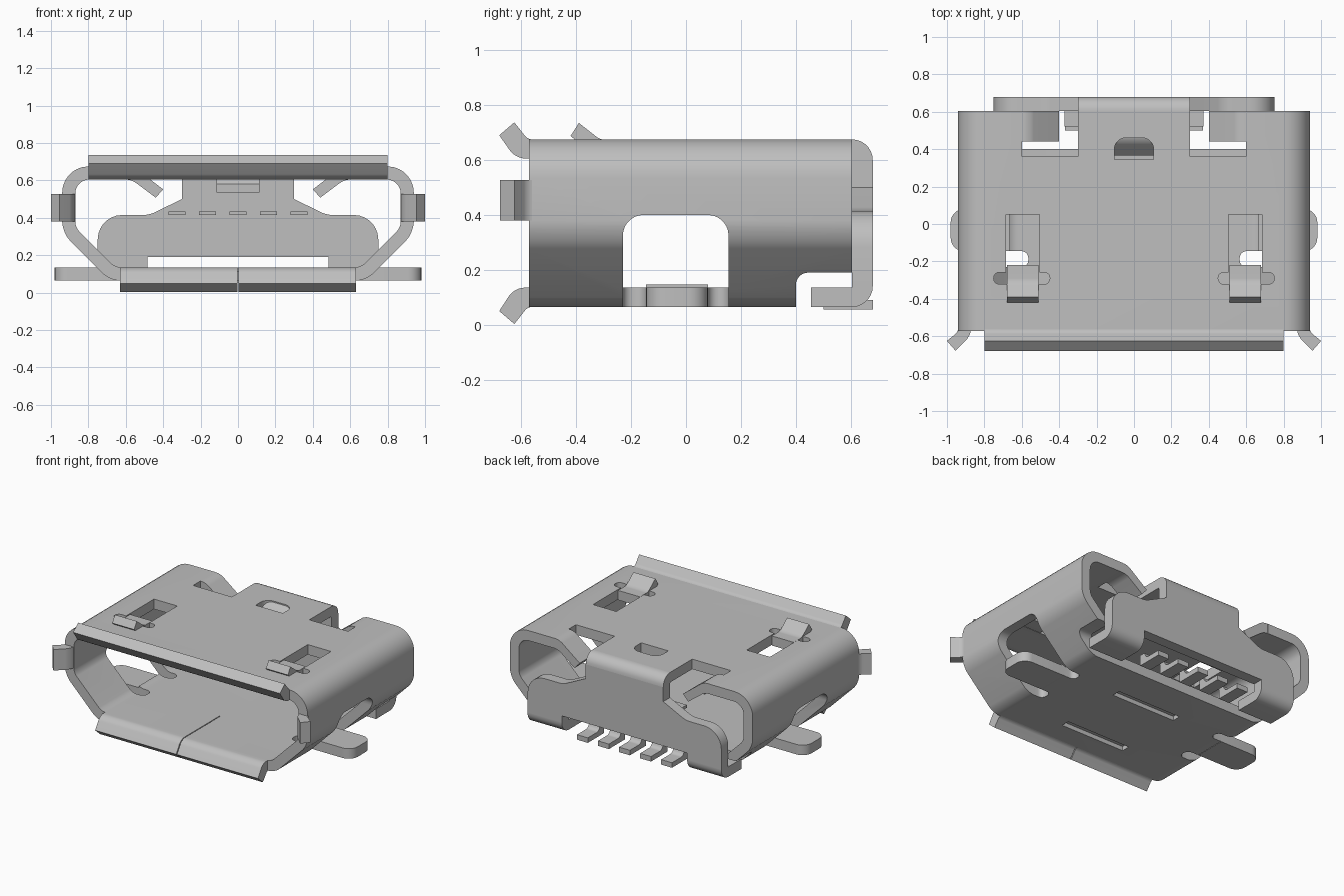
import bpy, bmesh, math
from mathutils import Vector

if "Cube" in bpy.data.objects:
    bpy.data.objects.remove(bpy.data.objects["Cube"])

metal = bpy.data.materials.new("light_grey_metal")
metal.diffuse_color = (0.52, 0.52, 0.52, 1)
metal.use_nodes = True
metal.node_tree.nodes["Principled BSDF"].inputs["Base Color"].default_value = metal.diffuse_color


def rounded(pts, n=7):
    """Points are (u, v) or (u, v, r); corners with r are filleted over length r."""
    out = []
    for i, p in enumerate(pts):
        c = Vector(p[:2])
        if len(p) == 2:
            out.append(c)
            continue
        a = c + (Vector(pts[i - 1][:2]) - c).normalized() * p[2]
        b = c + (Vector(pts[(i + 1) % len(pts)][:2]) - c).normalized() * p[2]
        h1, h2 = a.lerp(c, 0.55), b.lerp(c, 0.55)
        for k in range(n + 1):
            t = k / n
            s = 1 - t
            out.append(a * s**3 + h1 * 3 * s * s * t + h2 * 3 * s * t * t + b * t**3)
    return out


def prism(name, pts, axis, a, b):
    """Extrude a profile along x (profile y,z), y (profile x,z) or z (profile x,y)."""
    place = {'x': lambda p, t: (t, p.x, p.y),
             'y': lambda p, t: (p.x, t, p.y),
             'z': lambda p, t: (p.x, p.y, t)}[axis]
    prof = rounded(pts)
    bm = bmesh.new()
    lo = [bm.verts.new(place(p, a)) for p in prof]
    hi = [bm.verts.new(place(p, b)) for p in prof]
    bm.faces.new(lo)
    bm.faces.new(hi)
    for i in range(len(prof)):
        j = (i + 1) % len(prof)
        bm.faces.new((lo[i], lo[j], hi[j], hi[i]))
    bmesh.ops.recalc_face_normals(bm, faces=bm.faces)
    me = bpy.data.meshes.new(name)
    bm.to_mesh(me)
    bm.free()
    me.materials.append(metal)
    ob = bpy.data.objects.new(name, me)
    bpy.context.collection.objects.link(ob)
    return ob


def rect(u0, v0, u1, v1, r=0):
    pts = [(u0, v0), (u1, v0), (u1, v1), (u0, v1)]
    return [p + (r,) for p in pts] if r else pts


def cut(ob, cutter):
    cutter.hide_render = True
    m = ob.modifiers.new("cut", 'BOOLEAN')
    m.operation, m.solver, m.object = 'DIFFERENCE', 'EXACT', cutter
    bpy.context.view_layer.objects.active = ob
    bpy.ops.object.modifier_apply(modifier=m.name)
    bpy.data.objects.remove(cutter)


def flip(pts, s):
    return [(p[0] * s,) + tuple(p[1:]) for p in pts]


def symmetric(half):
    return half + flip(half[::-1], -1)


SIDES = ((1, "right"), (-1, "left"))

# Shell: folded sheet metal tube
shell = prism("shell", symmetric([(0.94, 0.675, 0.14), (0.94, 0.32, 0.06), (0.685, 0.065, 0.05)]),
              'y', -0.572, 0.605)
cut(shell, prism("bore", symmetric([(0.87, 0.605, 0.075), (0.87, 0.349, 0.03), (0.656, 0.135, 0.03)]),
                 'y', -1, 1))
# Rear underside notch
cut(shell, prism("notch", [(0.4, -0.1), (0.4, 0.19, 0.045), (0.9, 0.19), (0.9, -0.1)], 'x', -1.2, 1.2))
# Latch hole in the roof
cut(shell, prism("hole", [(-0.105, 0.345), (0.105, 0.345), (0.105, 0.46, 0.06), (-0.105, 0.46, 0.06)],
                 'z', 0.55, 0.8))
# Shallow pressed slots under the floor
for y in (-0.38, 0.12):
    cut(shell, prism("slot", rect(-0.25, y - 0.03, 0.25, y + 0.03), 'z', 0, 0.095))
# Fine seam in the floor
cut(shell, prism("seam", rect(-0.003, -0.7, 0.003, -0.2), 'z', 0.115, 0.2))

for s, side in SIDES:
    # Side window, relief slots beside the mounting leg
    cut(shell, prism("window", [(-0.23, -0.1), (0.155, -0.1), (0.155, 0.4, 0.075), (-0.23, 0.4, 0.075)],
                     'x', s * 0.665, s * 1.2))
    for y0, y1 in ((-0.23, -0.145), (0.08, 0.155)):
        cut(shell, prism("relief", flip([(0.565, y0, 0.037), (0.75, y0), (0.75, y1), (0.565, y1, 0.037)], s),
                         'z', 0, 0.2))
    # Roof notch at the rear, spring opening and its cross slot
    cut(shell, prism("notch", flip(rect(0.3, 0.36, 0.6, 0.7), s), 'z', 0.55, 0.8))
    cut(shell, prism("opening", flip(rect(0.505, -0.32, 0.685, 0.05), s), 'z', 0.55, 0.8))
    cut(shell, prism("slot", flip(rect(0.45, -0.322, 0.75, -0.258, 0.031), s), 'z', 0.55, 0.8))

    # Flat mounting leg
    prism(side + "_leg", flip([(0.655, -0.145), (0.98, -0.145, 0.07), (0.98, 0.08, 0.07), (0.655, 0.08)], s),
          'z', 0.065, 0.135)
    # Flared side lip
    prism(side + "_lip", flip([(0.87, -0.56), (0.94, -0.56), (0.945, -0.58, 0.015), (1.0, -0.625),
                               (0.955, -0.677), (0.88, -0.605, 0.03)], s), 'z', 0.38, 0.527)
    # Retention spring with raised hook
    prism(side + "_spring", [(-0.22, 0.605), (-0.22, 0.672), (-0.31, 0.672, 0.02), (-0.39, 0.735),
                             (-0.42, 0.688), (-0.33, 0.605, 0.02)], 'x', s * 0.51, s * 0.68)
    # Inward bent rear tongue
    prism(side + "_rear_tongue", flip([(0.605, 0.675), (0.56, 0.675, 0.03), (0.4, 0.552), (0.44, 0.508),
                                       (0.57, 0.605, 0.03), (0.605, 0.605)], s), 'y', 0.44, 0.604)
    # Foot folded forward under the back plate
    prism(side + "_foot", [(0.455, 0.065), (0.68, 0.065, 0.075), (0.68, 0.145), (0.605, 0.145),
                           (0.605, 0.135), (0.455, 0.135)], 'x', s * 0.485, s * 0.75)
    # Lower front lip, split at the middle
    prism(side + "_lower_lip", [(-0.565, 0.065), (-0.58, 0.06, 0.01), (-0.625, 0.003), (-0.68, 0.05),
                                (-0.625, 0.135, 0.035), (-0.565, 0.135)], 'x', s * 0.003, s * 0.63)

# Upper front lip
prism("upper_lip", [(-0.565, 0.675), (-0.58, 0.68, 0.01), (-0.625, 0.737), (-0.68, 0.69),
                    (-0.62, 0.605, 0.035), (-0.565, 0.605)], 'x', -0.8, 0.8)

# Back plate with its fold over from the roof
prism("back_plate", symmetric([(0.3, 0.6), (0.3, 0.5), (0.475, 0.415, 0.03), (0.75, 0.415, 0.13),
                               (0.75, 0.145), (0.485, 0.145), (0.485, 0.19)]), 'y', 0.605, 0.68)
prism("back_fold", [(0.6, 0.6), (0.6, 0.675), (0.68, 0.675, 0.075), (0.68, 0.6)], 'x', -0.3, 0.3)

# Latch tongue pressed down from the roof hole
prism("latch_tongue", [(0.47, 0.607), (0.47, 0.67), (0.44, 0.66, 0.02), (0.365, 0.58), (0.365, 0.535),
                       (0.40, 0.535)], 'x', -0.115, 0.115)

# Five contact pins: solder ends below, tips above
for i in range(-2, 3):
    x = i * 0.163
    prism("contact_pin", [(0.5, 0.055), (0.68, 0.055), (0.68, 0.09), (0.56, 0.09, 0.02),
                          (0.54, 0.13), (0.5, 0.13)], 'x', x - 0.042, x + 0.042)
    prism("contact_tip", rect(0.52, 0.415, 0.607, 0.435), 'x', x - 0.045, x + 0.045)

# Smooth bends, keep crisp edges
bpy.ops.object.select_all(action='SELECT')
bpy.ops.object.shade_smooth_by_angle(angle=math.radians(30))
